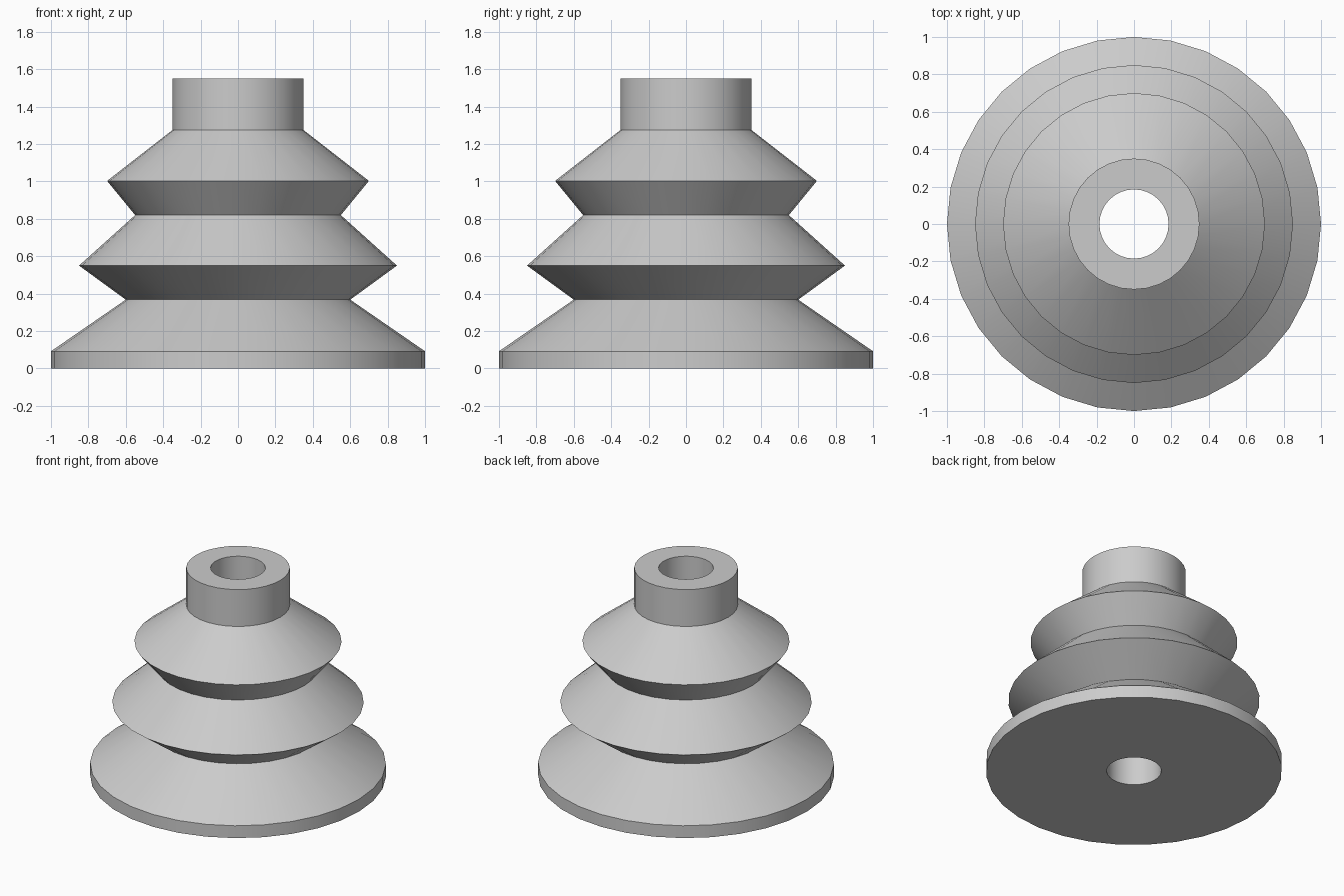
import bpy
import bmesh
import math

cube = bpy.data.objects.get("Cube")
if cube:
    bpy.data.objects.remove(cube, do_unlink=True)

SIDES = 32
BORE = 0.185

# Rubber material
rubber = bpy.data.materials.new("grey_rubber")
rubber.use_nodes = True
grey = (0.6, 0.6, 0.6, 1.0)
rubber.diffuse_color = grey
rubber.node_tree.nodes["Principled BSDF"].inputs["Base Color"].default_value = grey


def lathe(name, profile, material):
    """Revolve a closed (radius, height) profile around the z axis."""
    bm = bmesh.new()
    verts = [bm.verts.new((r, 0, z)) for r, z in profile]
    edges = [bm.edges.new((v, verts[i - 1])) for i, v in enumerate(verts)]
    bmesh.ops.spin(bm, geom=verts + edges, cent=(0, 0, 0), axis=(0, 0, 1),
                   angle=2 * math.pi, steps=SIDES, use_merge=True)
    bmesh.ops.remove_doubles(bm, verts=bm.verts, dist=0.0001)
    bmesh.ops.recalc_face_normals(bm, faces=bm.faces)
    mesh = bpy.data.meshes.new(name)
    bm.to_mesh(mesh)
    bm.free()
    mesh.materials.append(material)
    obj = bpy.data.objects.new(name, mesh)
    bpy.context.collection.objects.link(obj)
    bpy.ops.object.select_all(action="DESELECT")
    obj.select_set(True)
    bpy.context.view_layer.objects.active = obj
    bpy.ops.object.shade_smooth_by_angle(angle=math.radians(25))
    return obj


# Bellows suction cup: lip, two folds, neck, then the straight bore
lathe("bellows_cup", [
    (1.0, 0.0), (1.0, 0.092),
    (0.6, 0.368), (0.85, 0.55),
    (0.55, 0.82), (0.7, 1.003),
    (0.35, 1.275), (0.35, 1.55),
    (BORE, 1.55), (BORE, 0.0),
], rubber)
